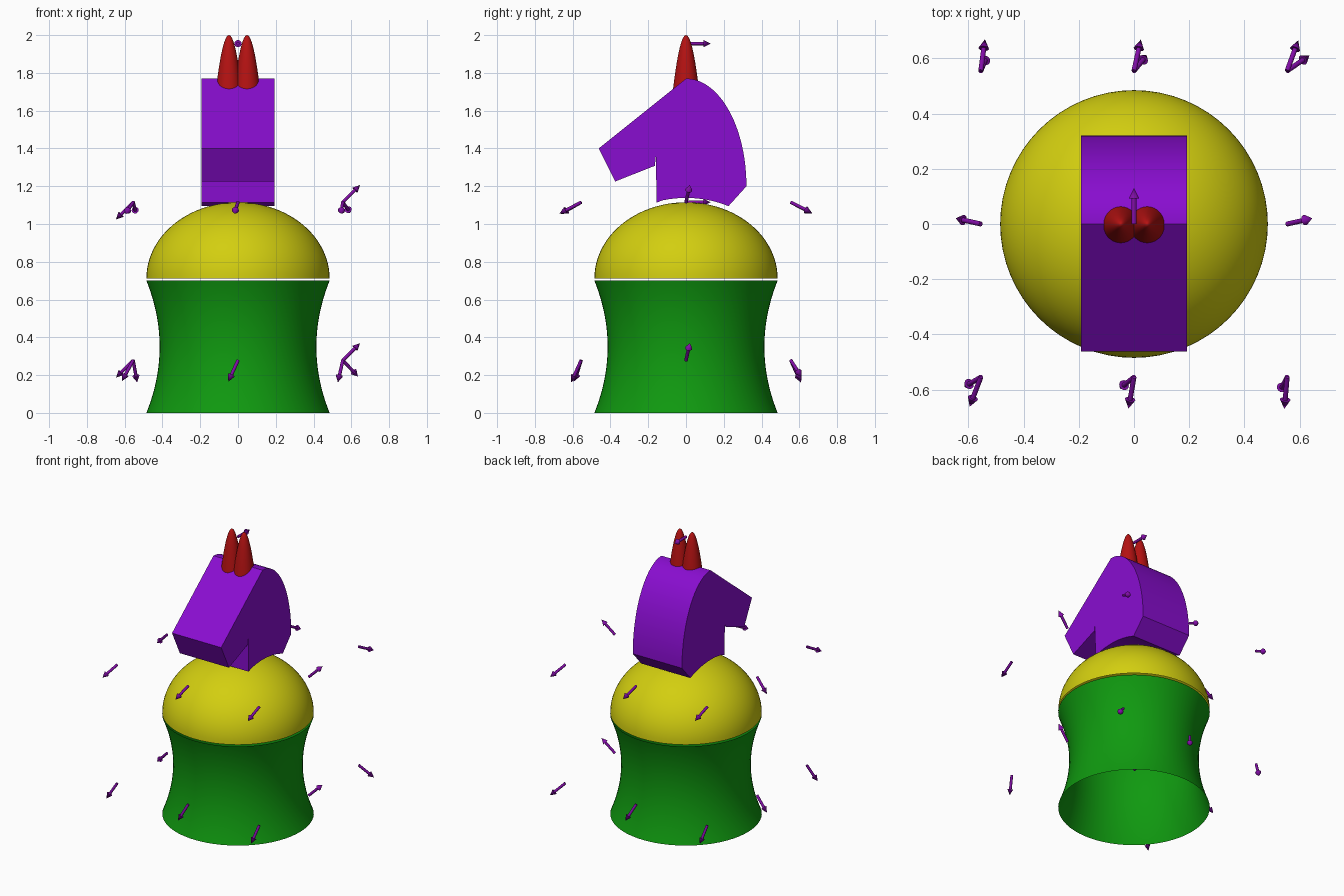
import bpy
import bmesh
import math
from mathutils import Vector

if "Cube" in bpy.data.objects:
    bpy.data.objects.remove(bpy.data.objects["Cube"], do_unlink=True)


def material(name, rgb):
    m = bpy.data.materials.new(name)
    m.use_nodes = True
    m.diffuse_color = (*rgb, 1)
    m.node_tree.nodes["Principled BSDF"].inputs["Base Color"].default_value = (*rgb, 1)
    return m


GREEN = material("green", (0.005, 0.32, 0.005))
YELLOW = material("yellow", (0.65, 0.62, 0.005))
PURPLE = material("purple", (0.25, 0.004, 0.63))
RED = material("red", (0.46, 0.006, 0.006))
VIOLET = material("dark violet", (0.22, 0.004, 0.38))


def finish(name, bm, mat, angle=30):
    mesh = bpy.data.meshes.new(name)
    bm.to_mesh(mesh)
    bm.free()
    mesh.materials.append(mat)
    obj = bpy.data.objects.new(name, mesh)
    bpy.context.collection.objects.link(obj)
    bpy.ops.object.select_all(action="DESELECT")
    obj.select_set(True)
    bpy.context.view_layer.objects.active = obj
    bpy.ops.object.shade_smooth_by_angle(angle=math.radians(angle))
    return obj


def lathe(name, profile, mat, steps=64):
    """Turn (radius, z) points, listed bottom to top, about the z axis."""
    bm = bmesh.new()
    verts = [bm.verts.new((r, 0, z)) for r, z in profile]
    edges = [bm.edges.new(pair) for pair in zip(verts, verts[1:])]
    bmesh.ops.spin(bm, geom=verts + edges, cent=(0, 0, 0), axis=(0, 0, 1),
                   angle=math.tau, steps=steps)
    bmesh.ops.remove_doubles(bm, verts=bm.verts, dist=1e-5)
    bmesh.ops.recalc_face_normals(bm, faces=bm.faces)
    obj = finish(name, bm, mat, 60)
    return obj


# Open waisted body
N = 24
body = [(0.415 + 0.07 * (2 * i / N - 1) ** 2, 0.70 * i / N) for i in range(N + 1)]
lathe("body", body, GREEN)


# Open dome resting just above the body
def dome_point(t):
    return 0.485 * math.cos(t), 0.712 + 0.403 * math.sin(t)


lathe("dome", [dome_point(i / N * math.pi / 2) for i in range(N + 1)], YELLOW)

# Head: side profile in (y, z), extruded across x
head = [(-0.155, 1.113), (-0.16, 1.355), (-0.165, 1.308), (-0.375, 1.225), (-0.462, 1.40)]
for i in range(N + 1):                      # crown and back of neck
    a = i / N * math.pi / 2
    head.append((0.32 * math.sin(a), 1.20 + 0.57 * math.cos(a)))
for i in range(13):                         # underside follows the dome
    y = 0.225 - 0.38 * i / 13
    head.append((y, 0.715 + 0.423 * math.sqrt(1 - (y / 0.51) ** 2)))

bm = bmesh.new()
side = bm.faces.new([bm.verts.new((-0.192, y, z)) for y, z in head])
grown = bmesh.ops.extrude_face_region(bm, geom=[side])["geom"]
bmesh.ops.translate(bm, vec=(0.384, 0, 0),
                    verts=[g for g in grown if isinstance(g, bmesh.types.BMVert)])
bmesh.ops.recalc_face_normals(bm, faces=bm.faces)
finish("head", bm, PURPLE, 25)

# Ears: a pair of narrow paraboloids
ear = [(0.069 * (1 - i / N), 2.0 - 0.29 * (1 - i / N) ** 2) for i in range(N + 1)]
for name, x in (("left_ear", 0.048), ("right_ear", -0.048)):
    lathe(name, ear, RED, 32).location.x = x


# Arrows: a shaft with a cone head
def arrow(name, start, direction):
    d = Vector(direction).normalized()
    shaft, tip = 0.092, 0.038
    bm = bmesh.new()
    for r1, r2, length, z in ((0.009, 0.009, shaft, shaft / 2),
                              (0.019, 0, tip, shaft + tip / 2)):
        made = bmesh.ops.create_cone(bm, cap_ends=True, segments=16,
                                     radius1=r1, radius2=r2, depth=length)
        bmesh.ops.translate(bm, verts=made["verts"], vec=(0, 0, z))
    obj = finish(name, bm, VIOLET, 40)
    obj.rotation_mode = "QUATERNION"
    obj.rotation_quaternion = d.to_track_quat("Z", "Y")
    obj.location = start


G = 0.555
LOW, MID, TOP = 0.278, 1.115, 1.955
# Keys are grid columns, values are directions
low = {(-1, -1): (-6, -3.5, -11), (0, -1): (-5, -4, -11), (1, -1): (-2.5, -5, -11),
       (-1, 1): (2, 5, -11), (0, 1): (4.5, 5.5, -10.5), (1, 1): (8, 5.5, -8.5)}
mid = {(-1, -1): (-4, -10.5, -6), (0, -1): (-2, -11.5, -6), (1, -1): (-1, -11.5, -6),
       (-1, 1): (1.5, 11.5, -6), (0, 1): (2.5, 11.5, -6), (1, 1): (4, 11, -5.5)}
shared = {(-1, 0): (-9, 2, -9), (1, 0): (9, 2, 9), (0, 0): (0, 1, 0)}
rows = {-1: "front", 0: "middle", 1: "back"}
cols = {-1: "right", 0: "centre", 1: "left"}
for level, z, field in (("lower", LOW, low), ("upper", MID, mid)):
    for (i, j), d in {**field, **shared}.items():
        arrow(f"{level}_{rows[j]}_{cols[i]}_arrow", (G * i, G * j, z), d)
arrow("top_arrow", (0, 0, TOP), (0, 1, 0))
